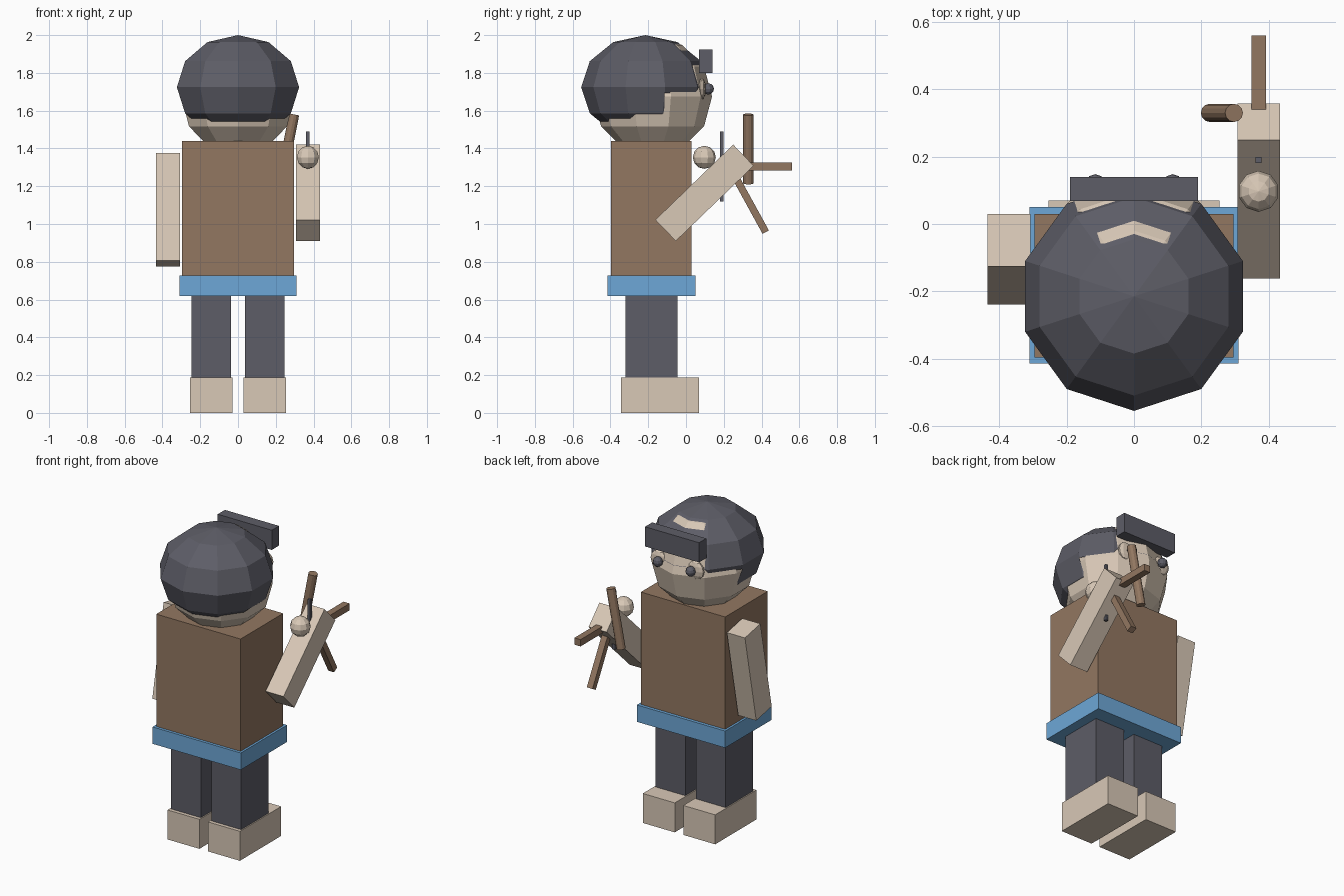
import bpy, bmesh, math
from mathutils import Vector

cube = bpy.data.objects.get("Cube")
if cube:
    bpy.data.objects.remove(cube, do_unlink=True)


def material(name, rgb):
    m = bpy.data.materials.new(name)
    m.use_nodes = True
    m.diffuse_color = (*rgb, 1)
    bsdf = next(n for n in m.node_tree.nodes if n.type == 'BSDF_PRINCIPLED')
    bsdf.inputs["Base Color"].default_value = (*rgb, 1)
    return m


SKIN = material("skin", (0.69, 0.58, 0.47))
BROWN = material("brown", (0.29, 0.185, 0.12))
DARK = material("dark_grey", (0.11, 0.11, 0.135))
BLUE = material("blue", (0.155, 0.39, 0.68))


def finish(name, bm, mat, loc, tilt=0):
    bmesh.ops.recalc_face_normals(bm, faces=bm.faces)
    me = bpy.data.meshes.new(name)
    bm.to_mesh(me)
    bm.free()
    me.materials.append(mat)
    ob = bpy.data.objects.new(name, me)
    ob.location = loc
    ob.rotation_euler.x = math.radians(tilt)
    bpy.context.collection.objects.link(ob)
    return ob


def box(name, mat, loc, size, tilt=0):
    bm = bmesh.new()
    bmesh.ops.create_cube(bm, size=1)
    bmesh.ops.scale(bm, vec=size, verts=bm.verts)
    return finish(name, bm, mat, loc, tilt)


def span(name, mat, x, y, z):
    """Box given by its extents on each axis."""
    return box(name, mat, [sum(a) / 2 for a in (x, y, z)],
               [a[1] - a[0] for a in (x, y, z)])


def ball_mesh(radii, segments=10, rings=6):
    bm = bmesh.new()
    bmesh.ops.create_uvsphere(bm, u_segments=segments, v_segments=rings, radius=1)
    bmesh.ops.scale(bm, vec=radii, verts=bm.verts)
    return bm


def ball(name, mat, loc, radii):
    return finish(name, ball_mesh(radii), mat, loc)


# Body
span("torso", BROWN, (-0.296, 0.296), (-0.397, 0.03), (0.727, 1.44))
span("belt", BLUE, (-0.31, 0.31), (-0.415, 0.05), (0.62, 0.727))

# Legs, feet and eyes on both sides
for side, s in (("left", 1), ("right", -1)):
    box(side + "_leg", DARK, (s * 0.142, -0.183, 0.403), (0.21, 0.275, 0.434))
    box(side + "_foot", SKIN, (s * 0.142, -0.137, 0.094), (0.224, 0.414, 0.187))
    ball(side + "_eye", SKIN, (s * 0.13, 0.085, 1.715), (0.058, 0.02, 0.058))
    ball(side + "_pupil", DARK, (s * 0.115, 0.118, 1.715), (0.03, 0.03, 0.03))

# Arms
box("right_arm", SKIN, (-0.371, -0.105, 1.075), (0.127, 0.158, 0.58), -11.3)
box("left_arm", SKIN, (0.37, 0.098, 1.165), (0.126, 0.156, 0.573), -46)

# Head
ball("head", SKIN, (0, -0.177, 1.675), (0.315, 0.315, 0.315))

# Hair cap with the face opening cut away
bm = ball_mesh((0.34, 0.34, 0.276))
for co, no in (((0, 0, -0.03), (0, 0, 1)), ((0, 0.1, 0), (0, 1, 0))):
    bmesh.ops.bisect_plane(bm, geom=bm.verts[:] + bm.edges[:] + bm.faces[:],
                           plane_co=co, plane_no=no)
opening = [f for f in bm.faces
           if f.calc_center_median().y > 0.1 and f.calc_center_median().z < -0.03]
bmesh.ops.delete(bm, geom=opening, context='FACES')
finish("hair", bm, DARK, (0, -0.215, 1.724))

span("visor", DARK, (-0.19, 0.19), (0.068, 0.14), (1.80, 1.925))

# Things held at the left hand
ball("hand_ball", SKIN, (0.37, 0.097, 1.353), (0.061, 0.061, 0.061))
span("pin", DARK, (0.361, 0.379), (0.181, 0.199), (1.12, 1.49))
span("forward_rod", BROWN, (0.349, 0.392), (0.28, 0.56), (1.283, 1.326))

a, b = Vector((0.37, 0.25, 1.27)), Vector((0.37, 0.422, 0.957))
d = b - a
box("slanted_rod", BROWN, (a + b) / 2, (0.04, 0.038, d.length),
    math.degrees(math.atan2(-d.y, d.z)))

a, b = Vector((0.225, 0.33, 1.215)), Vector((0.297, 0.33, 1.58))
bm = bmesh.new()
bmesh.ops.create_cone(bm, cap_ends=True, segments=12, radius1=0.027,
                      radius2=0.027, depth=(b - a).length)
grip = finish("grip", bm, BROWN, (a + b) / 2)
grip.rotation_euler = (b - a).to_track_quat('Z', 'Y').to_euler()
